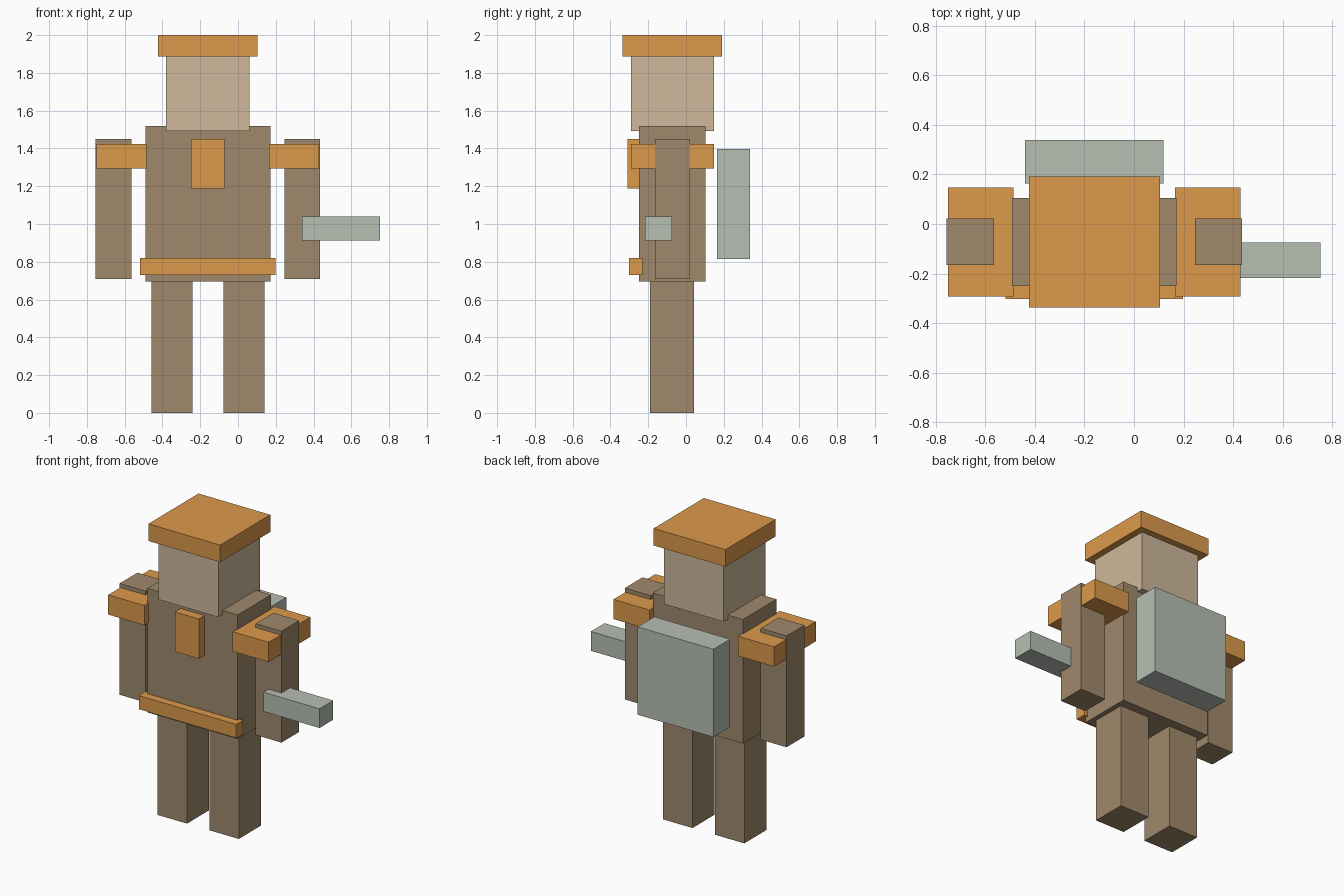
import bpy

if "Cube" in bpy.data.objects:
    bpy.data.objects.remove(bpy.data.objects["Cube"])

AXIS = -0.16  # the body's own symmetry plane, shifted by the held tool


def material(name, rgb):
    m = bpy.data.materials.new(name)
    m.diffuse_color = (*rgb, 1)
    m.use_nodes = True
    m.node_tree.nodes["Principled BSDF"].inputs["Base Color"].default_value = m.diffuse_color
    return m


BROWN = material("brown", (0.35, 0.25, 0.15))
TAN = material("tan", (0.62, 0.48, 0.33))
ORANGE = material("orange", (0.72, 0.32, 0.07))
GREY = material("grey_green", (0.47, 0.52, 0.45))


def box(name, mat, x, y, z):
    """Box from (min, max) ranges on each axis."""
    ranges = (x, y, z)
    bpy.ops.mesh.primitive_cube_add(size=1, location=[(a + b) / 2 for a, b in ranges])
    o = bpy.context.object
    o.name = name
    o.scale = [b - a for a, b in ranges]
    bpy.ops.object.transform_apply(location=False, rotation=False, scale=True)
    o.data.materials.append(mat)


def pair(name, mat, x, y, z):
    """Right-hand box plus its mirror across the body axis."""
    box(name + "_right", mat, x, y, z)
    box(name + "_left", mat, (2 * AXIS - x[1], 2 * AXIS - x[0]), y, z)


# Body
pair("leg", BROWN, (-0.078, 0.139), (-0.19, 0.043), (0, 0.695))
box("torso", BROWN, (-0.491, 0.171), (-0.249, 0.104), (0.695, 1.52))
pair("arm", BROWN, (0.245, 0.435), (-0.165, 0.022), (0.71, 1.45))
box("head", TAN, (-0.38, 0.06), (-0.292, 0.147), (1.492, 1.895))

# Orange armour and trim
box("hat", ORANGE, (-0.424, 0.104), (-0.336, 0.191), (1.886, 2))
pair("shoulder_pad", ORANGE, (0.165, 0.43), (-0.292, 0.147), (1.293, 1.424))
box("chest_plate", ORANGE, (-0.248, -0.072), (-0.309, -0.235), (1.187, 1.451))
box("belt", ORANGE, (-0.518, 0.198), (-0.302, -0.23), (0.73, 0.82))

# Gear
box("held_tool", GREY, (0.34, 0.752), (-0.218, -0.074), (0.912, 1.04))
box("backpack", GREY, (-0.439, 0.118), (0.163, 0.339), (0.814, 1.398))
